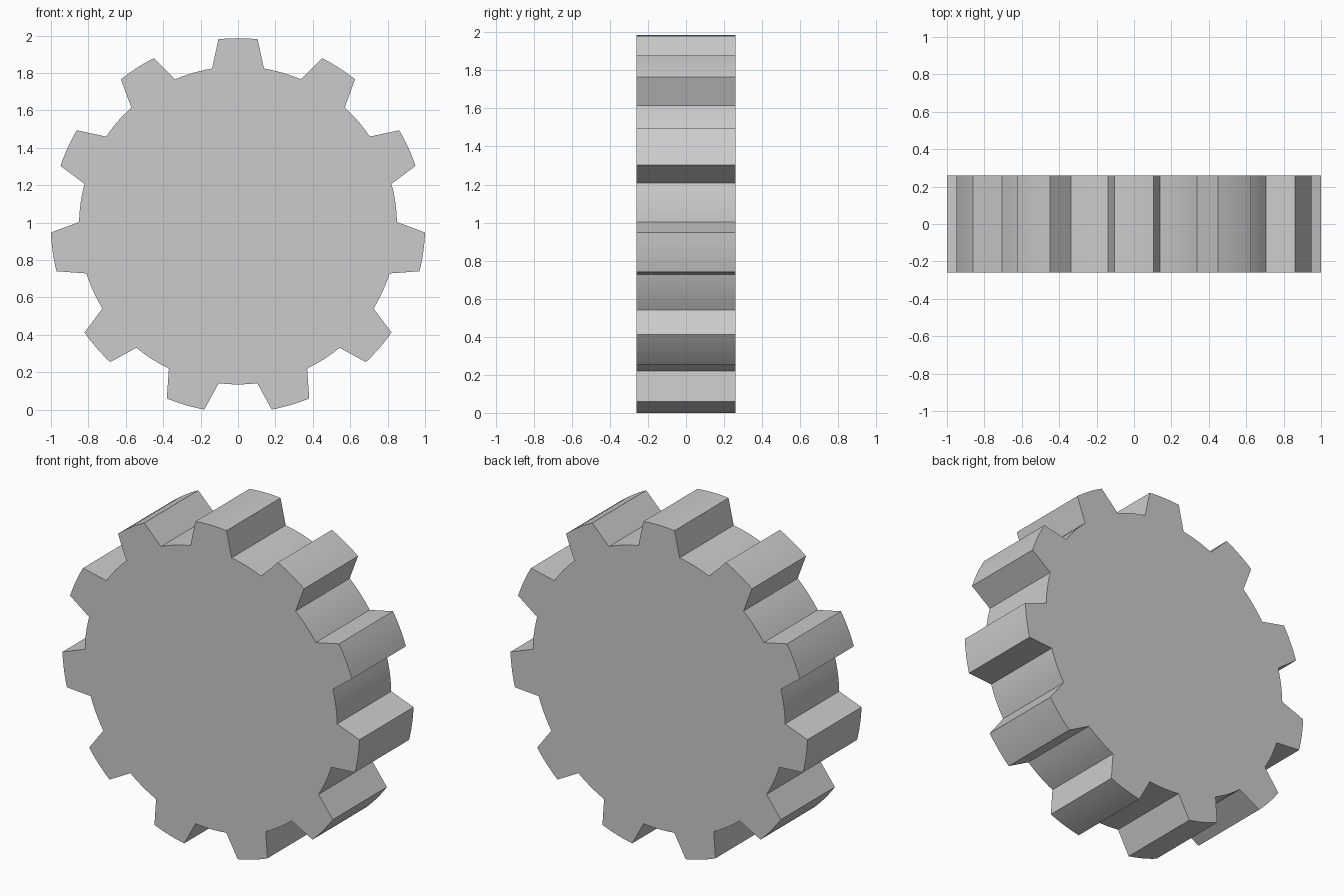
import bpy, bmesh
from math import sin, cos, pi, radians

if "Cube" in bpy.data.objects:
    bpy.data.objects.remove(bpy.data.objects["Cube"])

TEETH = 11
R_TIP, R_ROOT = 1.0007, 0.85
HALF_TIP, HALF_ROOT = radians(6.0), radians(9.4)   # half angles of each tooth
CENTRE_Z, HALF_DEPTH = 0.985, 0.26
SEGS = 6                                           # segments per arc
PITCH = 2 * pi / TEETH


def arc(radius, start, end):
    return [(radius * cos(start + (end - start) * i / SEGS),
             CENTRE_Z + radius * sin(start + (end - start) * i / SEGS))
            for i in range(SEGS + 1)]


# Outline: tip arc, straight flank, root arc, for each tooth
outline = []
for k in range(TEETH):
    a = pi / 2 + k * PITCH
    outline += arc(R_TIP, a - HALF_TIP, a + HALF_TIP)
    outline += arc(R_ROOT, a + HALF_ROOT, a + PITCH - HALF_ROOT)

# Extrude the outline from front to back
bm = bmesh.new()
front = bm.faces.new([bm.verts.new((x, -HALF_DEPTH, z)) for x, z in outline])
ext = bmesh.ops.extrude_face_region(bm, geom=[front], use_keep_orig=True)
new_verts = [v for v in ext["geom"] if isinstance(v, bmesh.types.BMVert)]
bmesh.ops.translate(bm, verts=new_verts, vec=(0, 2 * HALF_DEPTH, 0))
bmesh.ops.recalc_face_normals(bm, faces=bm.faces)

mesh = bpy.data.meshes.new("gear_wheel")
bm.to_mesh(mesh)
bm.free()
gear = bpy.data.objects.new("gear_wheel", mesh)
bpy.context.collection.objects.link(gear)

# Smooth arcs, sharp tooth edges
bpy.context.view_layer.objects.active = gear
gear.select_set(True)
bpy.ops.object.shade_smooth_by_angle(angle=radians(30))
